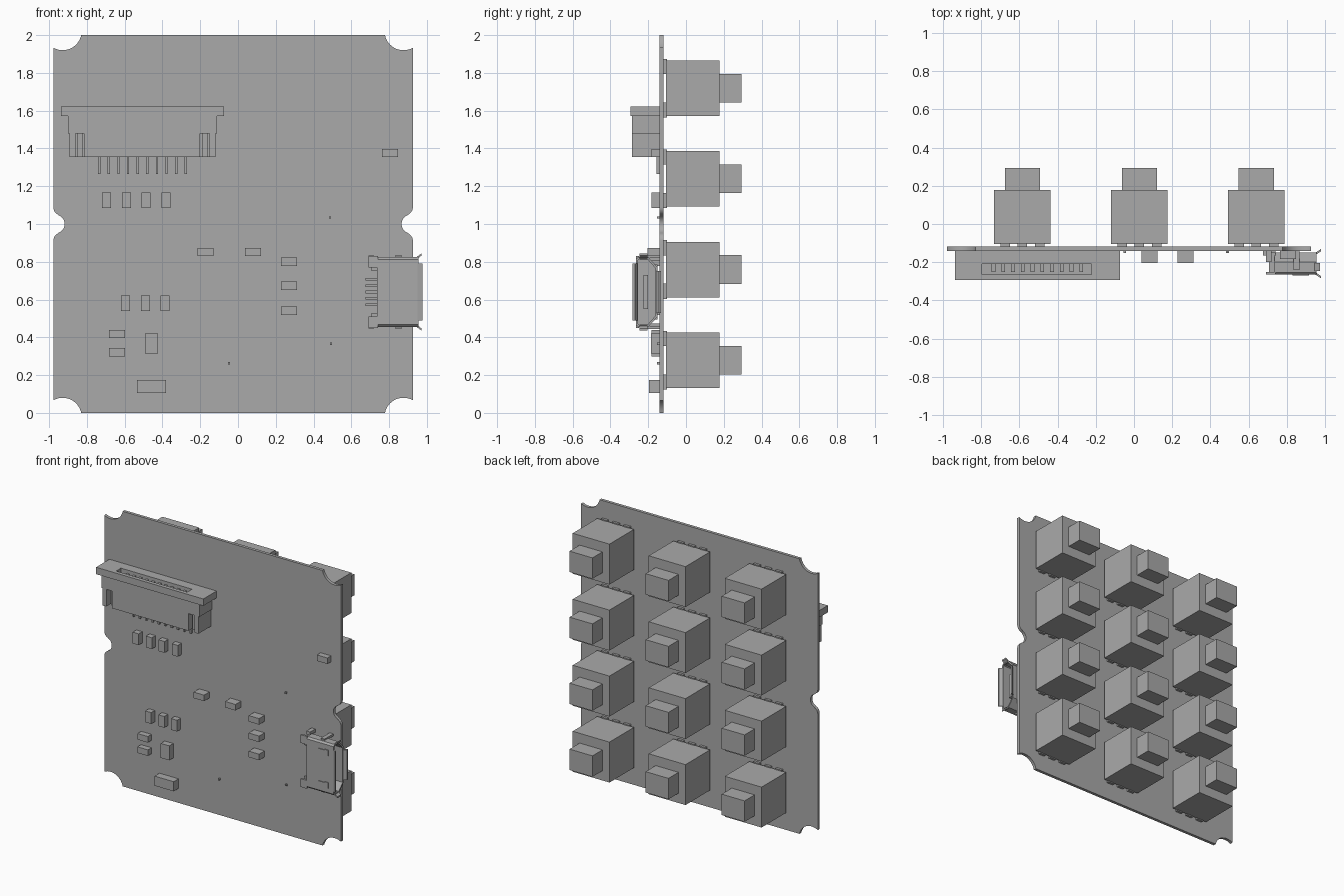
import bpy, bmesh
from math import cos, sin, radians
from mathutils import Vector

cube = bpy.data.objects.get("Cube")
if cube:
    bpy.data.objects.remove(cube, do_unlink=True)

grey = bpy.data.materials.new("plain grey")
grey.use_nodes = True
colour = (0.4, 0.4, 0.4, 1)
grey.diffuse_color = colour
grey.node_tree.nodes["Principled BSDF"].inputs["Base Color"].default_value = colour

FACE = -0.14   # front surface of the board
BACK = -0.118  # rear surface of the board


def finish(name, bm):
    bmesh.ops.recalc_face_normals(bm, faces=bm.faces)
    mesh = bpy.data.meshes.new(name)
    bm.to_mesh(mesh)
    bm.free()
    mesh.materials.append(grey)
    obj = bpy.data.objects.new(name, mesh)
    bpy.context.collection.objects.link(obj)
    return obj


def boxes(name, spans):
    """One object from boxes given as (x0, x1, y0, y1, z0, z1)."""
    bm = bmesh.new()
    for x0, x1, y0, y1, z0, z1 in spans:
        verts = bmesh.ops.create_cube(bm, size=1)["verts"]
        for v in verts:
            v.co = ((x0 + x1) / 2 + v.co.x * (x1 - x0),
                    (y0 + y1) / 2 + v.co.y * (y1 - y0),
                    (z0 + z1) / 2 + v.co.z * (z1 - z0))
    return finish(name, bm)


def prism(name, points, shift, open_end=False):
    """Extrude a flat outline along a shift vector."""
    bm = bmesh.new()
    face = bm.faces.new([bm.verts.new(p) for p in points])
    out = bmesh.ops.extrude_face_region(bm, geom=[face], use_keep_orig=True)["geom"]
    bmesh.ops.translate(bm, vec=Vector(shift),
                        verts=[g for g in out if isinstance(g, bmesh.types.BMVert)])
    if open_end:
        caps = [g for g in out if isinstance(g, bmesh.types.BMFace)]
        bmesh.ops.delete(bm, geom=caps, context="FACES_ONLY")
    return finish(name, bm)


def arc(cx, cz, r, a0, a1, n):
    angles = [radians(a0 + (a1 - a0) * i / n) for i in range(n + 1)]
    return [(cx + r * cos(a), cz + r * sin(a)) for a in angles]


# Circuit board: a quarter outline with side notch and corner bite, mirrored
quarter = arc(0.942, 0, 0.05, 180, 111, 8)
quarter += arc(0.907, 0.09, 0.045, -69, 0, 6)
quarter += arc(0.902, 1.02, 0.1, -60, -168.5, 14)
upper = quarter + [(-x, z) for x, z in reversed(quarter)]
outline = upper + [(x, -z) for x, z in reversed(upper[1:-1])]
board = prism("circuit_board", [(x - 0.026, FACE, z + 1) for x, z in outline],
              (0, BACK - FACE, 0))
bpy.context.view_layer.objects.active = board
board.select_set(True)
bpy.ops.object.shade_smooth_by_angle(angle=radians(30))
board.select_set(False)

# Push buttons: body, plunger and solder feet on a three by four grid
for col in range(3):
    for row in range(4):
        x, z = -0.584 + 0.612 * col, 0.279 + 0.48 * row
        tag = f"_{col + 1}_{row + 1}"
        boxes("button_body" + tag,
              [(x - 0.148, x + 0.148, -0.105, 0.177, z - 0.147, z + 0.147)])
        boxes("button_plunger" + tag,
              [(x - 0.092, x + 0.092, 0.177, 0.2925, z - 0.076, z + 0.076)])
        boxes("button_feet" + tag,
              [(x + dx - 0.025, x + dx + 0.025, BACK, -0.1,
                z + s * 0.115 - 0.04, z + s * 0.115 + 0.04)
               for dx in (-0.09, 0, 0.09) for s in (-1, 1)])

# Ribbon connector: slotted housing made of walls around the opening
front = -0.2925
left, right = -0.937, -0.074
boxes("ribbon_connector_rim", [
    (left, right, front, -0.265, 1.573, 1.623),
    (left, right, -0.21, FACE, 1.573, 1.623),
    (left, -0.795, -0.265, -0.21, 1.573, 1.623),
    (-0.223, right, -0.265, -0.21, 1.573, 1.623)])
boxes("ribbon_connector_body", [
    (-0.815, -0.2, -0.285, -0.265, 1.355, 1.573),
    (-0.815, -0.2, -0.21, FACE, 1.355, 1.573),
    (-0.815, -0.2, -0.265, -0.21, 1.355, 1.45),
    (-0.815, -0.795, -0.265, -0.21, 1.45, 1.573),
    (-0.223, -0.2, -0.265, -0.21, 1.45, 1.573)])
mid = (left + right) / 2
ends = []
for s in (-1, 1):
    for a, b, y, z0, z1 in ((0.305, 0.395, -0.285, 1.48, 1.573),
                            (0.355, 0.387, -0.285, 1.355, 1.48),
                            (0.315, 0.343, -0.25, 1.355, 1.48),
                            (0.305, 0.387, -0.17, 1.355, 1.48)):
        xs = sorted((mid + s * a, mid + s * b))
        ends.append((*xs, y, FACE, z0, z1))
boxes("ribbon_connector_ends", ends)
pins = [-0.735 + 0.051 * i for i in range(10)]
boxes("ribbon_connector_pins",
      [(x - 0.006, x + 0.006, -0.157, FACE, 1.265, 1.36) for x in pins])
boxes("ribbon_connector_contacts",
      [(x - 0.01, x + 0.01, -0.25, -0.21, 1.45, 1.6) for x in pins])

# Small surface parts: centre x, centre z, width, height, depth
tall, wide = (0.048, 0.082, 0.042), (0.084, 0.044, 0.042)
thick = (0.084, 0.044, 0.063)
chips = [(x, 1.126, *tall) for x in (-0.696, -0.59, -0.488, -0.381)]
chips += [(x, 0.58, *tall) for x in (-0.595, -0.49, -0.387)]
chips += [(x, 0.852, *thick) for x in (-0.173, 0.08)]
chips += [(0.27, z, *thick) for z in (0.8, 0.673, 0.541)]
chips += [(-0.64, z, *wide) for z in (0.418, 0.321)]
chips += [(0.805, 1.376, *wide), (-0.457, 0.368, 0.069, 0.105, 0.046),
          (-0.457, 0.14, 0.154, 0.07, 0.056)]
for i, (x, z, w, h, d) in enumerate(chips):
    boxes(f"small_component_{i + 1}",
          [(x - w / 2, x + w / 2, FACE - d, FACE, z - h / 2, z + h / 2)])
boxes("test_pins", [(x - 0.006, x + 0.006, -0.153, FACE, z - 0.006, z + 0.006)
                    for x, z in ((0.487, 1.035), (0.492, 0.366), (-0.048, 0.263))])

# Charging socket: hollow tapered shell, open towards +x
mz = 0.64
half = [(-0.15, 0.13), (-0.2, 0.185), (-0.253, 0.185), (-0.265, 0.173)]
ring = half + [(y, -h) for y, h in reversed(half)]
shell = prism("socket_shell", [(0.735, y, mz + h) for y, h in ring],
              (0.22, 0, 0), open_end=True)
wall = shell.modifiers.new("wall", "SOLIDIFY")
wall.thickness = 0.012
wall.offset = -1
boxes("socket_tongue", [(0.74, 0.93, -0.225, -0.2, mz - 0.09, mz + 0.09)])

# Flared lips around the socket mouth
for name, y, out, h in (("socket_front_lip", -0.259, -0.018, 0.15),
                        ("socket_rear_lip", -0.156, 0.018, 0.11)):
    prism(name, [(0.95, y - 0.006, mz - h), (0.977, y + out - 0.006, mz - h),
                 (0.977, y + out + 0.006, mz - h), (0.95, y + 0.006, mz - h)],
          (0, 0, 2 * h))
for s, side in ((1, "upper"), (-1, "lower")):
    prism(f"socket_{side}_lip",
          [(0.945, -0.245, mz + s * 0.173), (0.972, -0.245, mz + s * 0.193),
           (0.972, -0.245, mz + s * 0.205), (0.945, -0.245, mz + s * 0.185)],
          (0, 0.04, 0))

# Socket latches, rear tabs, mounting feet and solder pins
details = []
for s in (-1, 1):
    for x0, x1, y0, y1, c, h in ((0.83, 0.885, -0.27, -0.262, 0.118, 0.014),
                                 (0.885, 0.915, -0.27, -0.262, 0.118, 0.02),
                                 (0.69, 0.74, -0.265, -0.25, 0.16, 0.03),
                                 (0.705, 0.74, -0.25, -0.15, 0.13, 0.016),
                                 (0.69, 0.72, -0.2, FACE, 0.18, 0.012),
                                 (0.835, 0.865, -0.24, FACE, 0.187, 0.008)):
        details.append((x0, x1, y0, y1, mz + s * c - h, mz + s * c + h))
boxes("socket_tabs", details)
boxes("socket_pins", [(0.675, 0.74, -0.165, FACE, z - 0.007, z + 0.007)
                      for z in [mz + 0.034 * i for i in range(-2, 3)]])
